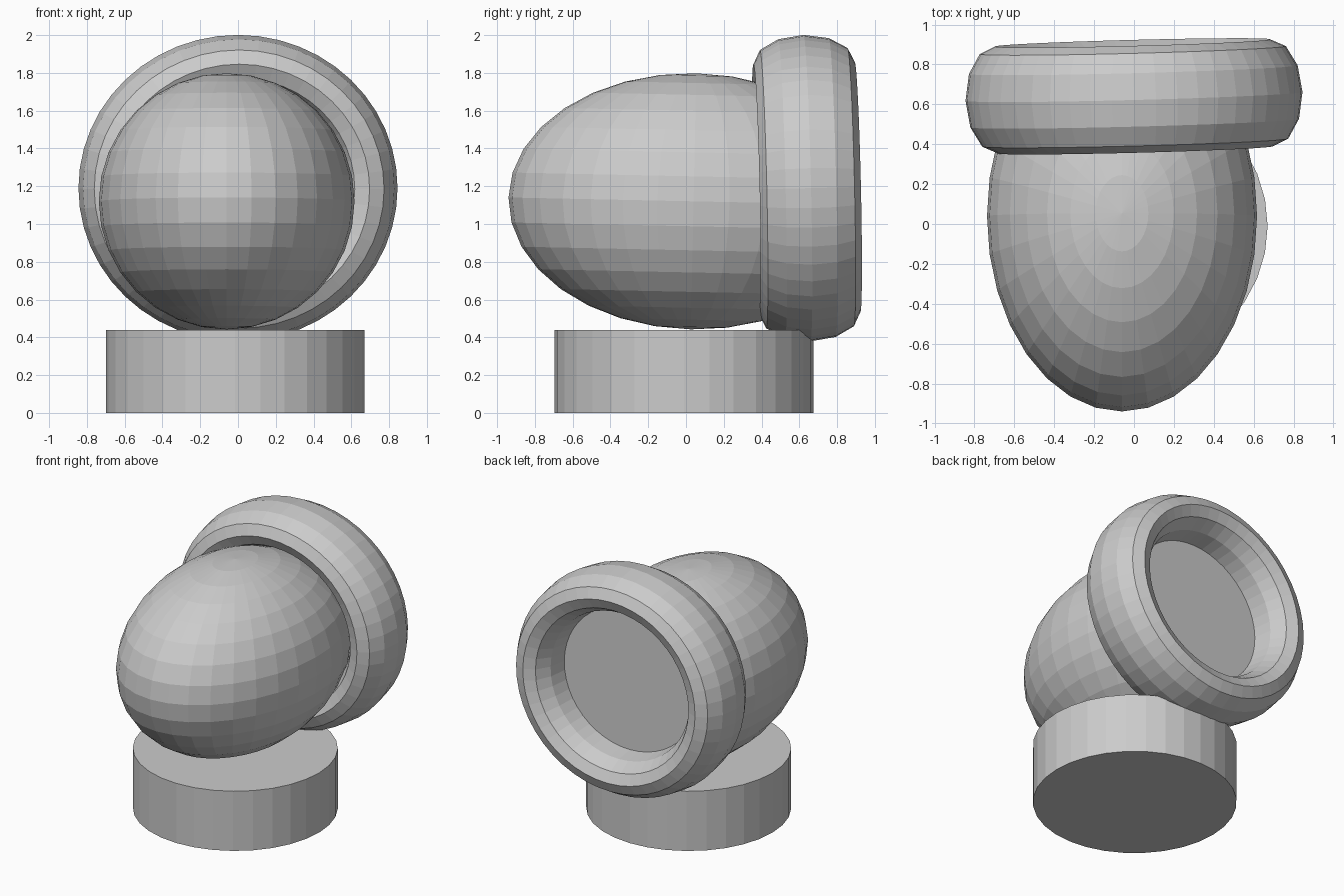
import bpy, bmesh
from math import radians
from mathutils import Euler, Vector

if "Cube" in bpy.data.objects:
    bpy.data.objects.remove(bpy.data.objects["Cube"])

RING_CENTRE = Vector((0.0, 0.64, 1.19))
RING_ROT = Euler((radians(91.3), 0, radians(1.5)))


def finish(name, scale=(1, 1, 1), rot=(0, 0, 0)):
    ob = bpy.context.object
    ob.name = name
    ob.rotation_euler = rot
    ob.scale = scale
    bpy.ops.object.transform_apply(location=True, rotation=True, scale=True)
    return ob


# Round base
bpy.ops.mesh.primitive_cylinder_add(vertices=32, radius=0.685, depth=0.44,
                                    location=(-0.015, -0.01, 0.22))
finish("base")

# Egg-shaped body, cut off inside the ring
bpy.ops.mesh.primitive_uv_sphere_add(segments=32, ring_count=16, radius=1,
                                     location=(-0.06, 0.04, 1.12))
body = finish("body", (0.677, 0.98, 0.678), (radians(-1.2), 0, 0))
normal = RING_ROT.to_matrix() @ Vector((0, 0, -1))
bm = bmesh.new()
bm.from_mesh(body.data)
bmesh.ops.bisect_plane(bm, geom=bm.verts[:] + bm.edges[:] + bm.faces[:],
                       plane_co=RING_CENTRE - normal * 0.005, plane_no=normal,
                       clear_outer=True)
bm.to_mesh(body.data)
bm.free()

# Thick rim around the back opening
bpy.ops.mesh.primitive_torus_add(major_segments=48, minor_segments=12,
                                 major_radius=0.69, minor_radius=0.155,
                                 location=RING_CENTRE)
finish("rear_ring", (1, 0.96, 1.73), RING_ROT)

# Flat panel closing the opening
bpy.ops.mesh.primitive_circle_add(vertices=48, radius=0.54, fill_type='NGON',
                                  location=RING_CENTRE)
panel = finish("rear_panel", (1, 0.96, 1), RING_ROT)
if panel.data.polygons[0].normal.y < 0:
    panel.data.flip_normals()
